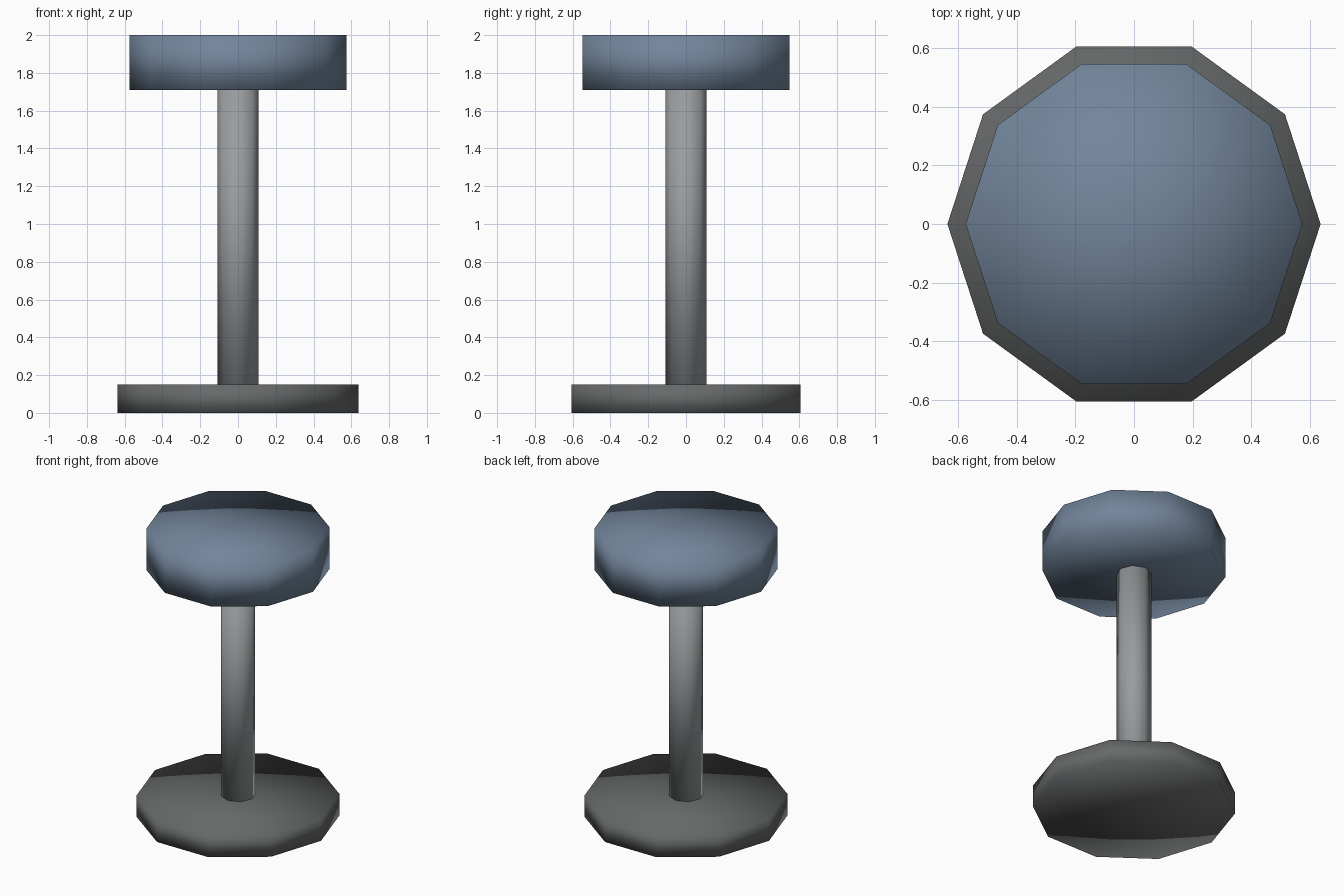
import bpy

if "Cube" in bpy.data.objects:
    bpy.data.objects.remove(bpy.data.objects["Cube"], do_unlink=True)


def make_material(name, rgb):
    mat = bpy.data.materials.new(name)
    mat.use_nodes = True
    mat.diffuse_color = (*rgb, 1)
    bsdf = next(n for n in mat.node_tree.nodes if n.type == 'BSDF_PRINCIPLED')
    bsdf.inputs["Base Color"].default_value = (*rgb, 1)
    return mat


def add_drum(name, sides, radius, bottom, top, mat):
    """Smooth-shaded low-poly cylinder with a vertex on the x axis."""
    bpy.ops.mesh.primitive_cylinder_add(
        vertices=sides, radius=radius, depth=top - bottom,
        end_fill_type='TRIFAN', location=(0, 0, (bottom + top) / 2))
    obj = bpy.context.object
    # the primitive starts at +y, so turn a vertex onto +x
    obj.rotation_euler.z = -1.5707963
    bpy.ops.object.transform_apply(location=False, rotation=True, scale=False)
    obj.name = obj.data.name = name
    obj.data.materials.append(mat)
    bpy.ops.object.shade_smooth()
    return obj


dark_grey = make_material("dark grey metal", (0.135, 0.14, 0.142))
light_grey = make_material("light grey metal", (0.32, 0.335, 0.345))
blue = make_material("slate blue padding", (0.17, 0.235, 0.33))

# Floor plate, post and padded seat
add_drum("base", 10, 0.637, 0, 0.15, dark_grey)
add_drum("post", 8, 0.109, 0.15, 1.71, light_grey)
add_drum("seat", 10, 0.575, 1.71, 2, blue)
